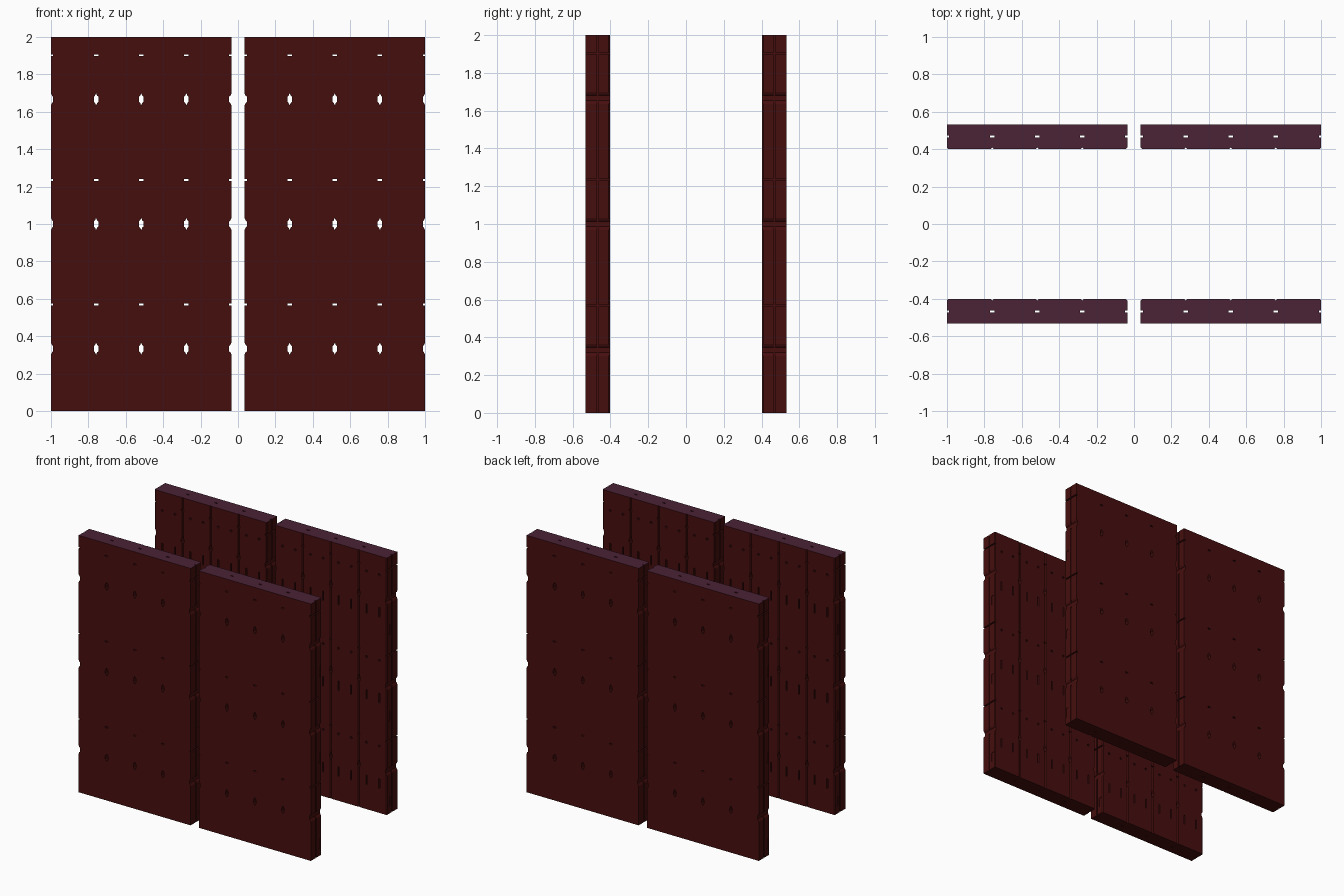
import bpy, bmesh, math
from mathutils import Matrix

if "Cube" in bpy.data.objects:
    bpy.data.objects.remove(bpy.data.objects["Cube"])

W, D, H = 0.24125, 0.13, 2 / 3      # one wall block
HW = W / 2


def material(name, rgb):
    m = bpy.data.materials.new(name)
    m.diffuse_color = (*rgb, 1)
    m.use_nodes = True
    m.node_tree.nodes["Principled BSDF"].inputs["Base Color"].default_value = m.diffuse_color
    return m


brick_red = material("dark brick red", (0.062, 0.0045, 0.0045))
plum = material("dull plum", (0.070, 0.016, 0.036))


def prism(name, pts, vec):
    """Extrude a closed polygon along a vector into a solid object."""
    bm = bmesh.new()
    face = bm.faces.new([bm.verts.new(p) for p in pts])
    new = bmesh.ops.extrude_face_region(bm, geom=[face])["geom"]
    bmesh.ops.translate(bm, vec=vec, verts=[v for v in new if isinstance(v, bmesh.types.BMVert)])
    bmesh.ops.recalc_face_normals(bm, faces=bm.faces)
    me = bpy.data.meshes.new(name)
    bm.to_mesh(me)
    bm.free()
    ob = bpy.data.objects.new(name, me)
    bpy.context.collection.objects.link(ob)
    return ob


def box(name, x0, x1, y0, y1, z0, z1):
    return prism(name, [(x0, y0, z0), (x1, y0, z0), (x1, y1, z0), (x0, y1, z0)], (0, 0, z1 - z0))


# Block body: plan profile with side grooves and bevelled inner edges
g, d, b = 0.005, 0.012, 0.007
half = [(HW, 0), (HW, D / 2 - g), (HW - d, D / 2 - g), (HW - d, D / 2 + g),
        (HW, D / 2 + g), (HW, D - b), (HW - b, D)]
profile = half + [(-x, y) for x, y in reversed(half)]
body = prism("block_master", [(x, y, 0) for x, y in profile], (0, 0, H))

# Cutters: channels running through the wall, and recesses on the inner face
cutters = []
zc = H / 2
for s in (-1, 1):
    pts = [(HW + 0.02, 0.034), (HW, 0.032), (HW - 0.006, 0.019), (HW - 0.012, 0.014)]
    outline = pts + [(x, -z) for x, z in reversed(pts)]
    cutters += [
        prism("tie_hole_cutter", [(s * x, -0.02, zc + z) for x, z in outline], (0, D + 0.04, 0)),
        box("slot_hole_cutter", *sorted((s * (HW - 0.012), s * (HW + 0.02))),
            -0.02, D + 0.02, 0.564, 0.574),
        box("side_recess_cutter", *sorted((s * (HW - 0.003), s * (HW + 0.02))),
            0.092, D - 0.012, 0.06, 0.135),
        box("inner_slot_cutter", s * 0.055 - 0.005, s * 0.055 + 0.005,
            D - 0.03, D + 0.02, 0.19, 0.265),
    ]
    circle = [(s * 0.055 + 0.009 * math.cos(a * math.pi / 4), D - 0.02,
               0.52 + 0.009 * math.sin(a * math.pi / 4)) for a in range(8)]
    cutters.append(prism("inner_peg_cutter", circle, (0, 0.04, 0)))

for c in cutters:
    c.hide_render = True
    mod = body.modifiers.new("cut", "BOOLEAN")
    mod.operation = "DIFFERENCE"
    mod.solver = "EXACT"
    mod.object = c

deps = bpy.context.evaluated_depsgraph_get()
block = bpy.data.meshes.new_from_object(body.evaluated_get(deps))
block.name = "wall_block"
for ob in [body] + cutters:
    bpy.data.objects.remove(ob, do_unlink=True)

# Plum on the block tops, brick red everywhere else
block.materials.clear()
block.materials.append(brick_red)
block.materials.append(plum)
for p in block.polygons:
    p.use_smooth = False
    p.material_index = 1 if p.normal.z > 0.9 and p.center.z > H - 0.01 else 0

# Four panels, each four blocks wide and three high, plain faces outward
for side, turn in (("front", 0), ("back", math.pi)):
    rot = Matrix.Rotation(turn, 4, "Z")
    for label, cx in (("a", -0.5175), ("b", 0.5175)):
        for row in range(3):
            for col in range(4):
                ob = bpy.data.objects.new(f"{side}_wall_{label}_block", block)
                bpy.context.collection.objects.link(ob)
                x = cx + (col - 1.5) * W
                ob.matrix_world = rot @ Matrix.Translation((x, -0.532, row * H))
